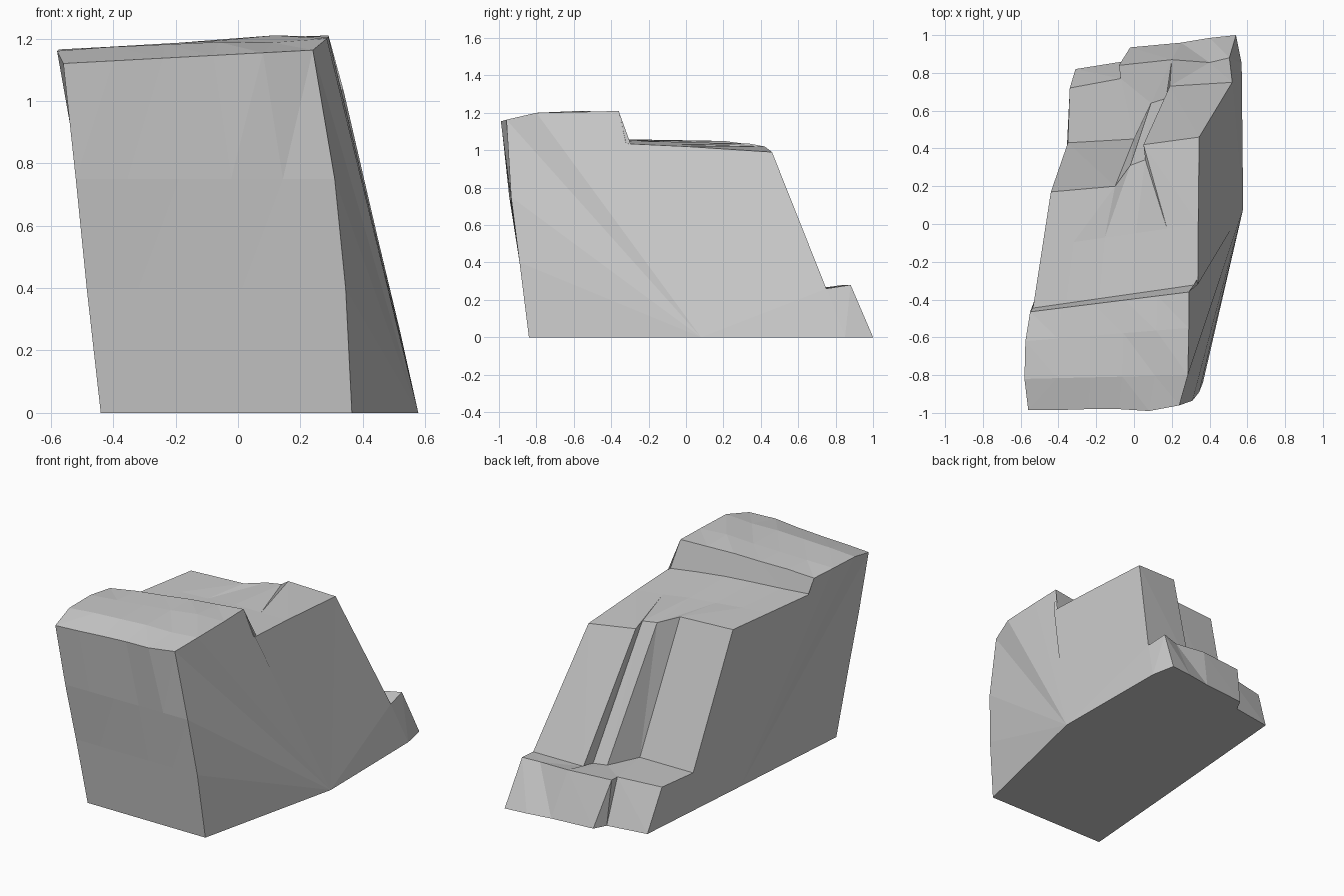
import bpy, bmesh, random
from mathutils import Vector

if "Cube" in bpy.data.objects:
    bpy.data.objects.remove(bpy.data.objects["Cube"])
random.seed(4)
COLS = 6


def span(a, b, bulge=0.0, jitter=0.0):
    """Row of points from a to b, raised in the middle and slightly roughened."""
    a, b = Vector(a), Vector(b)
    row = []
    for i in range(COLS):
        t = i / (COLS - 1)
        p = a.lerp(b, t)
        p.z += bulge * 4 * t * (1 - t)
        if 0 < i < COLS - 1:
            p.z += random.uniform(-jitter, jitter)
        row.append(p)
    return row


# Rows run from the left side to the right side, back foot to front foot
rows = [
    # back foot
    [(-.31, .82, 0), (-.06, .86, 0), (-.02, .935, 0), (.25, .96, 0), (.40, .985, 0), (.54, 1, 0)],
    # low ledge, outer edge
    [(-.34, .72, .26), (-.07, .77, .27), (-.08, .84, .28), (.20, .87, .28), (.40, .855, .27), (.505, .88, .28)],
    # low ledge, inner edge
    [(-.35, .43, .24), (.0, .45, .25), (.09, .64, .25), (.17, .665, .25), (.19, .73, .25), (.52, .75, .26)],
    # top of stepped back slope
    [(-.44, .17, 1.05), (-.10, .20, 1.05), (-.02, .31, 1.035), (.06, .34, 1.035), (.05, .42, 1.02), (.345, .46, .99)],
    # middle terrace
    span((-.485, -.12, 1.055), (.34, 0, 1.02), .012, .008),
    # step up to the upper terrace
    span((-.535, -.445, 1.06), (.338, -.32, 1.035), .01, .004),
    span((-.55, -.465, 1.155), (.29, -.36, 1.21), .01, .004),
    # upper terrace
    span((-.575, -.62, 1.165), (.29, -.55, 1.205), .01, .008),
    span((-.58, -.82, 1.16), (.285, -.80, 1.2), 0, .008),
    # front wall
    span((-.56, -.985, 1.12), (.24, -.96, 1.163)),
    span((-.52, -.945, .75), (.31, -.935, .75)),
    span((-.485, -.89, .40), (.345, -.89, .40)),
    span((-.44, -.84, 0), (.365, -.84, 0)),
]
for i, dy in ((1, -.005), (2, -.005), (3, -.01), (4, -.025)):
    rows[9][i].y += dy

bm = bmesh.new()
grid = [[bm.verts.new(p) for p in row] for row in rows]
for r0, r1 in zip(grid, grid[1:]):
    for i in range(COLS - 1):
        bm.faces.new((r0[i], r0[i + 1], r1[i + 1], r1[i]))


def side_wall(edge, hub):
    """Close a side by fanning its edge to a point on the base."""
    for a, b in zip(edge, edge[1:]):
        bm.faces.new((a, b, hub))


left_hub = bm.verts.new((-.375, 0, 0))
right_hub = bm.verts.new((.578, .08, 0))
right_back = bm.verts.new((.57, .85, 0))
side_wall([r[0] for r in grid], left_hub)
right_edge = [r[-1] for r in grid]
side_wall(right_edge[2:], right_hub)
side_wall(right_edge[:3], right_back)
bm.faces.new((right_edge[2], right_hub, right_back))

# flat underside
bm.faces.new(grid[0] + [right_back, right_hub] + grid[-1][::-1] + [left_hub])

bmesh.ops.triangulate(bm, faces=bm.faces[:])
bmesh.ops.recalc_face_normals(bm, faces=bm.faces[:])
mesh = bpy.data.meshes.new("cliff_rock")
bm.to_mesh(mesh)
bm.free()
rock = bpy.data.objects.new("cliff_rock", mesh)
bpy.context.collection.objects.link(rock)
